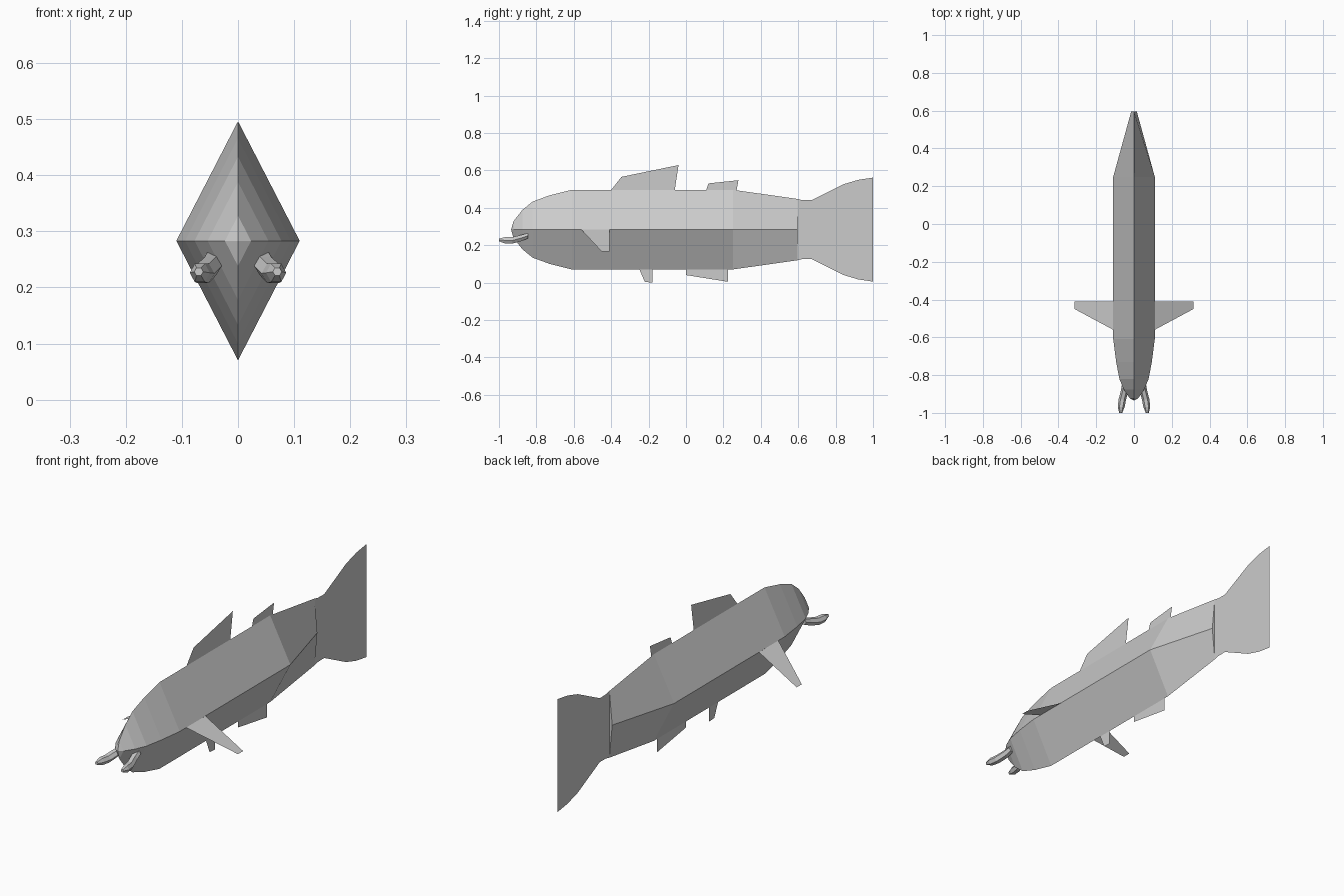
import bpy, bmesh, math

if "Cube" in bpy.data.objects:
    bpy.data.objects.remove(bpy.data.objects["Cube"])

MID = 0.283  # height of the body's centre line


def add_object(name, bm, mirror=False):
    mesh = bpy.data.meshes.new(name)
    bmesh.ops.recalc_face_normals(bm, faces=bm.faces)
    bm.to_mesh(mesh)
    bm.free()
    obj = bpy.data.objects.new(name, mesh)
    bpy.context.collection.objects.link(obj)
    if mirror:
        obj.modifiers.new("Mirror", 'MIRROR').use_mirror_merge = False
    return obj


def loft(name, sections, sides, mirror=False):
    """Skin rings given as (x, y, z, half width, half height) along y."""
    bm = bmesh.new()
    rings = []
    for x, y, z, w, h in sections:
        angles = [2 * math.pi * i / sides for i in range(sides)]
        rings.append([bm.verts.new((x + w * math.cos(a), y, z + h * math.sin(a)))
                      for a in angles])
    for a, b in zip(rings, rings[1:]):
        for i in range(sides):
            j = (i + 1) % sides
            bm.faces.new((a[i], a[j], b[j], b[i]))
    bm.faces.new(rings[0])
    bm.faces.new(rings[-1])
    bmesh.ops.remove_doubles(bm, verts=bm.verts, dist=0.0005)
    return add_object(name, bm, mirror)


def sheet(name, points, mirror=False):
    """Paper-thin fin from an outline."""
    bm = bmesh.new()
    bm.faces.new([bm.verts.new(p) for p in points])
    return add_object(name, bm, mirror)


# Diamond-section body: rounded nose, straight middle
profile = [(-0.935, 0.0001), (-0.922, 0.045), (-0.875, 0.105), (-0.82, 0.15),
           (-0.73, 0.183), (-0.61, 0.213), (0.25, 0.213)]
sections = [(0, y, MID, h * 0.516, h) for y, h in profile]
# narrow tail end
sections.append((0, 0.595, MID, 0.015, 0.164))
loft("body", sections, 4)

# Upright fins on the centre line, as (y, z) outlines
upright_fins = {
    "front_dorsal_fin": [(-0.40, 0.495), (-0.345, 0.565), (-0.04, 0.628), (-0.06, 0.495)],
    "rear_dorsal_fin": [(0.108, 0.495), (0.12, 0.53), (0.28, 0.547), (0.27, 0.49)],
    "pelvic_fin": [(-0.25, 0.072), (-0.22, 0.003), (-0.18, 0.0), (-0.18, 0.072)],
    "anal_fin": [(0.0, 0.072), (0.0, 0.04), (0.225, 0.004), (0.225, 0.072)],
}
for name, outline in upright_fins.items():
    sheet(name, [(0, y, z) for y, z in outline])

# Tail fin: symmetric flare
half = [(0.595, 0.164), (0.62, 0.158), (0.67, 0.157), (0.76, 0.202),
        (0.84, 0.242), (0.92, 0.266), (1.0, 0.278)]
sheet("tail_fin", [(0, y, MID + h) for y, h in half]
      + [(0, y, MID - h) for y, h in reversed(half)])

# Drooping side fins
sheet("side_fins", [(0.11, -0.56, MID), (0.315, -0.45, 0.165),
                    (0.315, -0.41, 0.165), (0.11, -0.41, MID)], mirror=True)

# Short bent feelers beside the mouth
loft("feelers", [(0.045, -0.845, 0.250, 0.018, 0.016),
                 (0.049, -0.880, 0.238, 0.020, 0.019),
                 (0.062, -0.930, 0.225, 0.020, 0.020),
                 (0.068, -0.970, 0.226, 0.018, 0.019),
                 (0.070, -1.000, 0.228, 0.008, 0.008)], 6, mirror=True)
